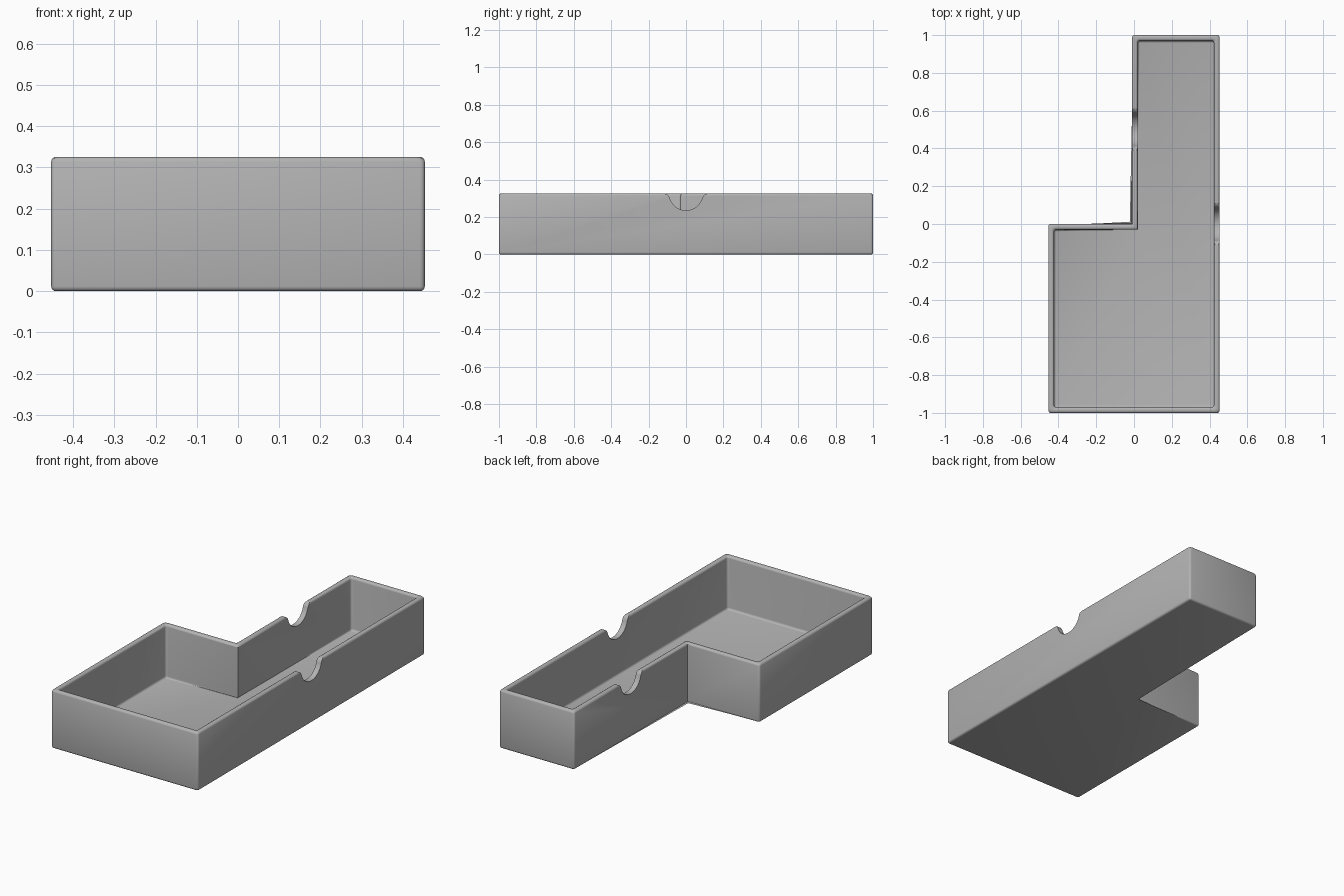
import bpy, bmesh, math

default = bpy.data.objects.get("Cube")
if default:
    bpy.data.objects.remove(default, do_unlink=True)

WIDTH, HEIGHT, WALL, ROUND = 0.453, 0.326, 0.03, 0.012

grey = bpy.data.materials.new("light grey plastic")
grey.use_nodes = True
colour = (0.45, 0.45, 0.45, 1)
grey.diffuse_color = colour
grey.node_tree.nodes["Principled BSDF"].inputs["Base Color"].default_value = colour


def l_outline(inset):
    """L-shaped plan, counter-clockwise, moved inwards by the inset."""
    w, d = WIDTH - inset, 1 - inset
    step_x, step_y = -0.01 + inset, -inset
    return [(-w, -d), (w, -d), (w, d), (step_x, d), (step_x, step_y), (-w, step_y)]


def finish(bm, name):
    bmesh.ops.recalc_face_normals(bm, faces=bm.faces)
    mesh = bpy.data.meshes.new(name)
    bm.to_mesh(mesh)
    bm.free()
    mesh.materials.append(grey)
    obj = bpy.data.objects.new(name, mesh)
    bpy.context.collection.objects.link(obj)
    return obj


def build_tray():
    bm = bmesh.new()
    ring = lambda inset, z: [bm.verts.new((x, y, z)) for x, y in l_outline(inset)]
    rings = [ring(0, 0), ring(0, HEIGHT), ring(WALL, HEIGHT), ring(WALL, WALL)]
    # Floor underside, walls, rim, inner walls and inner floor
    bm.faces.new(rings[0][::-1])
    for low, high in zip(rings, rings[1:]):
        for i in range(6):
            j = (i + 1) % 6
            bm.faces.new((low[i], low[j], high[j], high[i]))
    bm.faces.new(rings[3])
    # Round every edge except the two crisp uprights at the step
    crisp = {rings[0][4], rings[1][4]}, {rings[2][4], rings[3][4]}
    soft = [e for e in bm.edges if set(e.verts) not in crisp]
    bmesh.ops.bevel(bm, geom=soft, offset=ROUND, segments=4, profile=0.5,
                    affect='EDGES', clamp_overlap=True)
    return finish(bm, "tray")


def notch_cutter(name, x, y):
    """Flared half-round cutter running through a wall along x."""
    radius, half = 0.09, 0.12
    flare = (half ** 2 - radius ** 2) / (2 * radius)
    turn = math.atan2(half, flare)
    # Right half of the profile: bowl from the bottom up, then the flare
    side = [(radius * math.sin(turn * i / 12), -radius * math.cos(turn * i / 12))
            for i in range(13)]
    side += [(half - flare * math.sin(turn * (1 - i / 8)),
              -flare + flare * math.cos(turn * (1 - i / 8))) for i in range(1, 9)]
    side.append((half, 0.1))
    profile = [(-u, v) for u, v in side[:0:-1]] + side
    bm = bmesh.new()
    ends = [[bm.verts.new((x + s * 0.05, y + u, HEIGHT + v)) for u, v in profile]
            for s in (-1, 1)]
    for end in ends:
        bm.faces.new(end)
    for i in range(len(profile)):
        j = (i + 1) % len(profile)
        bm.faces.new((ends[0][i], ends[0][j], ends[1][j], ends[1][i]))
    cutter = finish(bm, name)
    cutter.hide_render = True
    return cutter


tray = build_tray()
bpy.context.view_layer.objects.active = tray
tray.select_set(True)

# Finger notches in the long wall and in the arm's inner wall
for name, x, y in (("long_wall_notch_cutter", WIDTH - WALL / 2, 0),
                   ("arm_wall_notch_cutter", -0.01 + WALL / 2, 0.5)):
    cutter = notch_cutter(name, x, y)
    cut = tray.modifiers.new(name, 'BOOLEAN')
    cut.operation = 'DIFFERENCE'
    cut.solver = 'EXACT'
    cut.object = cutter
    bpy.ops.object.modifier_apply(modifier=cut.name)
    bpy.data.objects.remove(cutter, do_unlink=True)

bpy.ops.object.shade_smooth_by_angle(angle=math.radians(35))
